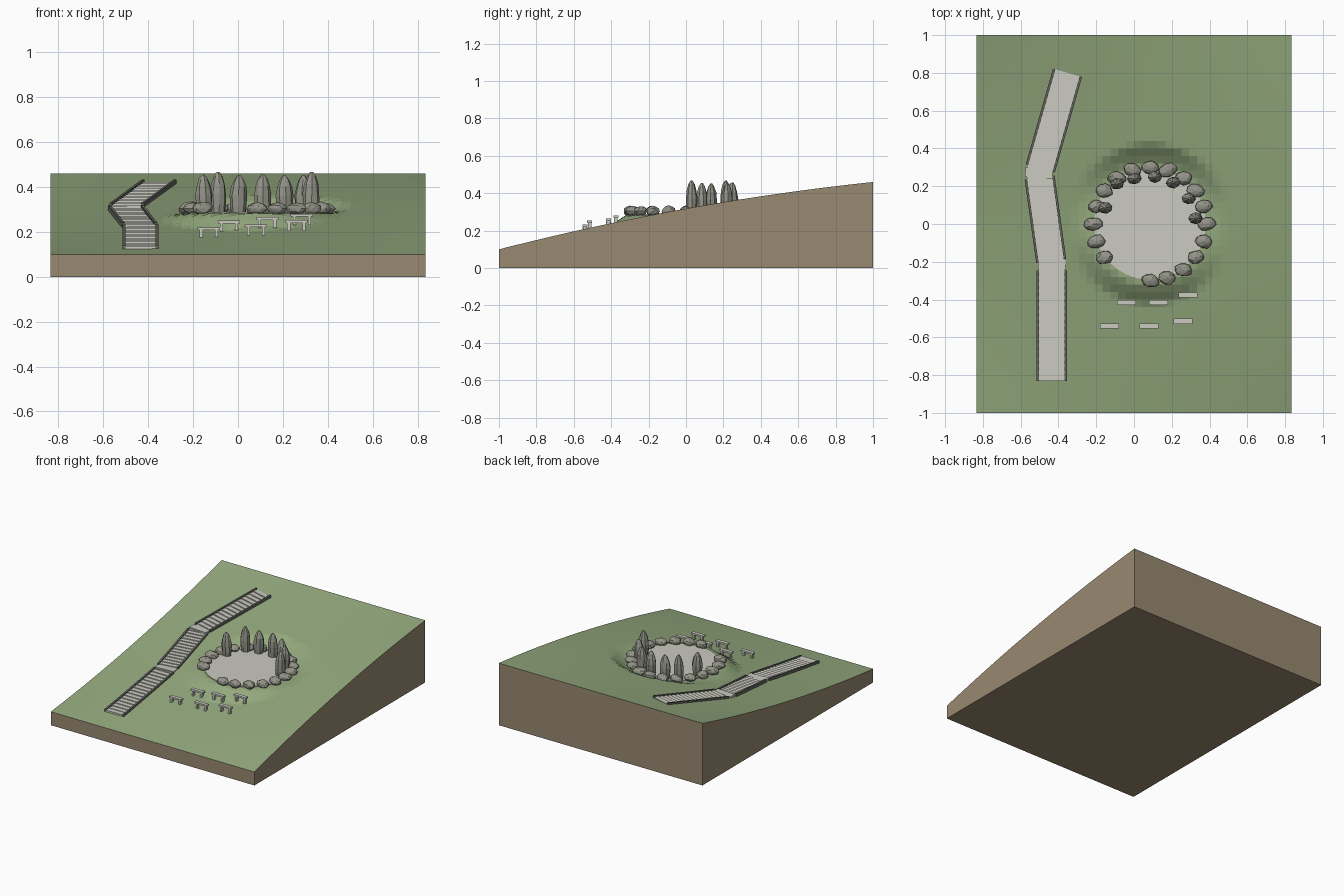
import bpy, bmesh, math, random
from mathutils import Vector, Matrix

if "Cube" in bpy.data.objects:
    bpy.data.objects.remove(bpy.data.objects["Cube"])

random.seed(7)
CX, CY, PZ = 0.085, 0.0, 0.284      # centre and level of the stone circle


def mat(name, r, g, b):
    lin = [((c / 255 + 0.055) / 1.055) ** 2.4 for c in (r, g, b)]
    m = bpy.data.materials.new(name)
    m.diffuse_color = (*lin, 1)
    m.use_nodes = True
    m.node_tree.nodes["Principled BSDF"].inputs["Base Color"].default_value = m.diffuse_color
    return m


GRASS = mat("grass green", 148, 170, 126)
SOIL = mat("soil brown", 152, 137, 113)
PALE = mat("pale stone", 203, 203, 193)
ROCK = mat("grey rock", 147, 147, 136)
DARK = mat("dark rail", 104, 104, 99)


def finish(bm, name, *mats):
    bmesh.ops.recalc_face_normals(bm, faces=bm.faces)
    me = bpy.data.meshes.new(name)
    bm.to_mesh(me)
    bm.free()
    for m in mats:
        me.materials.append(m)
    ob = bpy.data.objects.new(name, me)
    bpy.context.collection.objects.link(ob)
    return ob


def add_box(bm, centre, size, yaw=0.0):
    m = (Matrix.Translation(centre) @ Matrix.Rotation(yaw, 4, 'Z')
         @ Matrix.Diagonal((*size, 1)))
    bmesh.ops.create_cube(bm, size=1, matrix=m)


def slope(x, y):
    return 0.10 + 0.18 * (y + 1) + 0.045 * x * (1 - y * y)


def ground(x, y):
    # hillside, levelled around the stone circle
    t = min(max((math.hypot(x - CX, y - CY) - 0.32) / 0.10, 0), 1)
    return PZ + (slope(x, y) - PZ) * t


# hillside: grass top with soil sides and base
bm = bmesh.new()
NX, NY = 40, 50
bmesh.ops.create_grid(bm, x_segments=NX, y_segments=NY, size=1)
for v in bm.verts:
    v.co.x *= 0.835
    v.co.z = ground(v.co.x, v.co.y)
top = list(bm.faces)
rim = [e for e in bm.edges if e.is_boundary]
ext = bmesh.ops.extrude_edge_only(bm, edges=rim)["geom"]
for v in ext:
    if isinstance(v, bmesh.types.BMVert):
        v.co.z = 0
bmesh.ops.contextual_create(bm, geom=[e for e in ext if isinstance(e, bmesh.types.BMEdge)
                                      and e.is_boundary])
for f in bm.faces:
    f.material_index = 1
for f in top:
    f.material_index = 0
finish(bm, "hillside", GRASS, SOIL)

# paved floor of the circle
bm = bmesh.new()
bmesh.ops.create_cone(bm, cap_ends=True, segments=40, radius1=0.295, radius2=0.295,
                      depth=0.02, matrix=Matrix.Translation((CX, CY, PZ - 0.005)))
finish(bm, "paved_floor", PALE)

# ring of low boulders, with a gap for the entrance
for i in range(20):
    if i in (13, 14):
        continue
    a = math.radians(18 * i)
    x, y = CX + 0.30 * math.cos(a), CY + 0.30 * math.sin(a)
    bm = bmesh.new()
    bmesh.ops.create_icosphere(bm, subdivisions=2, radius=1)
    for v in bm.verts:
        v.co *= random.uniform(0.9, 1.07)
    m = (Matrix.Translation((x, y, PZ + 0.02))
         @ Matrix.Rotation(random.uniform(-0.3, 0.3), 4, 'Z')
         @ Matrix.Diagonal((random.uniform(0.045, 0.053), 0.036,
                            random.uniform(0.026, 0.031), 1)))
    bmesh.ops.transform(bm, matrix=m, verts=bm.verts)
    finish(bm, "boulder", ROCK)

# tall standing stones: x, y, top height
STONES = [(-0.15, 0.085, .455), (-0.09, 0.213, .468), (0.0, 0.24, .453), (0.11, 0.248, .457),
          (0.21, 0.22, .452), (0.287, 0.135, .453), (0.325, 0.03, .468)]
PROFILE = [(0, .78), (.25, .95), (.5, 1), (.72, .85), (.9, .52), (1, .16)]
for x, y, zt in STONES:
    bm = bmesh.new()
    n, z0 = 8, PZ - 0.01
    spin = random.random()
    lean = random.uniform(-0.006, 0.006)
    rings = []
    for t, r in PROFILE:
        ring = []
        for k in range(n):
            a = 2 * math.pi * k / n + spin
            q = r * random.uniform(0.92, 1.08)
            ring.append(bm.verts.new((x + lean * t + 0.038 * q * math.cos(a),
                                      y + 0.031 * q * math.sin(a),
                                      z0 + (zt - z0) * t)))
        rings.append(ring)
    for lo, hi in zip(rings, rings[1:]):
        for k in range(n):
            bm.faces.new((lo[k], lo[(k + 1) % n], hi[(k + 1) % n], hi[k]))
    bm.faces.new(rings[0])
    bm.faces.new(rings[-1])
    finish(bm, "standing_stone", ROCK)

# benches: x, y, seat height
BENCHES = [(-0.13, -0.54, .220), (0.08, -0.54, .234), (0.26, -0.515, .253),
           (-0.04, -0.415, .250), (0.13, -0.415, .266), (0.285, -0.375, .281)]
for x, y, z in BENCHES:
    bm = bmesh.new()
    add_box(bm, (x, y, z - 0.006), (0.10, 0.027, 0.012))
    for s in (-1, 1):
        add_box(bm, (x + s * 0.034, y, z - 0.029), (0.014, 0.02, 0.040))
    finish(bm, "bench", PALE)

# stairway: three flights of steps with dark side rails
PATH = [Vector(p) for p in ((-0.435, -0.83), (-0.435, -0.22), (-0.503, 0.27), (-0.352, 0.80))]
HALF = 0.067


def rail(a, b, side):
    bm = bmesh.new()
    d = (b - a).normalized()
    nrm = Vector((-d.y, d.x)) * side
    prev = None
    for i in range(9):
        c = a.lerp(b, i / 8)
        h = slope(c.x, c.y)
        p, q = c + nrm * HALF, c + nrm * (HALF + 0.013)
        ring = [bm.verts.new((w.x, w.y, h + dz)) for w, dz in
                ((p, -0.015), (q, -0.015), (q, 0.016), (p, 0.016))]
        if prev:
            for k in range(4):
                bm.faces.new((prev[k], prev[(k + 1) % 4], ring[(k + 1) % 4], ring[k]))
        else:
            bm.faces.new(ring)
        prev = ring
    bm.faces.new(prev)
    finish(bm, "stair_rail", DARK)


for a, b, n in zip(PATH, PATH[1:], (17, 15, 16)):
    d = b - a
    yaw = math.atan2(d.y, d.x)
    bm = bmesh.new()
    for i in range(n):
        c = a.lerp(b, (i + 0.5) / n)
        add_box(bm, (c.x, c.y, slope(c.x, c.y) - 0.003),
                (d.length / n, 2 * HALF, 0.022), yaw)
    finish(bm, "stair_flight", PALE)
    u = d.normalized()
    start = a if a is PATH[0] else a + u * 0.025
    stop = b if b is PATH[3] else b - u * 0.025
    for s in (-1, 1):
        rail(start, stop, s)

# landings at the bends and the foot
bm = bmesh.new()
for p, yaw in ((PATH[1], 0.07), (PATH[2], -0.07)):
    add_box(bm, (p.x, p.y, slope(p.x, p.y)), (0.146, 0.05, 0.024), yaw)
add_box(bm, (-0.435, -0.80, slope(-0.435, -0.80) - 0.004), (0.134, 0.06, 0.024))
finish(bm, "stair_landings", PALE)
